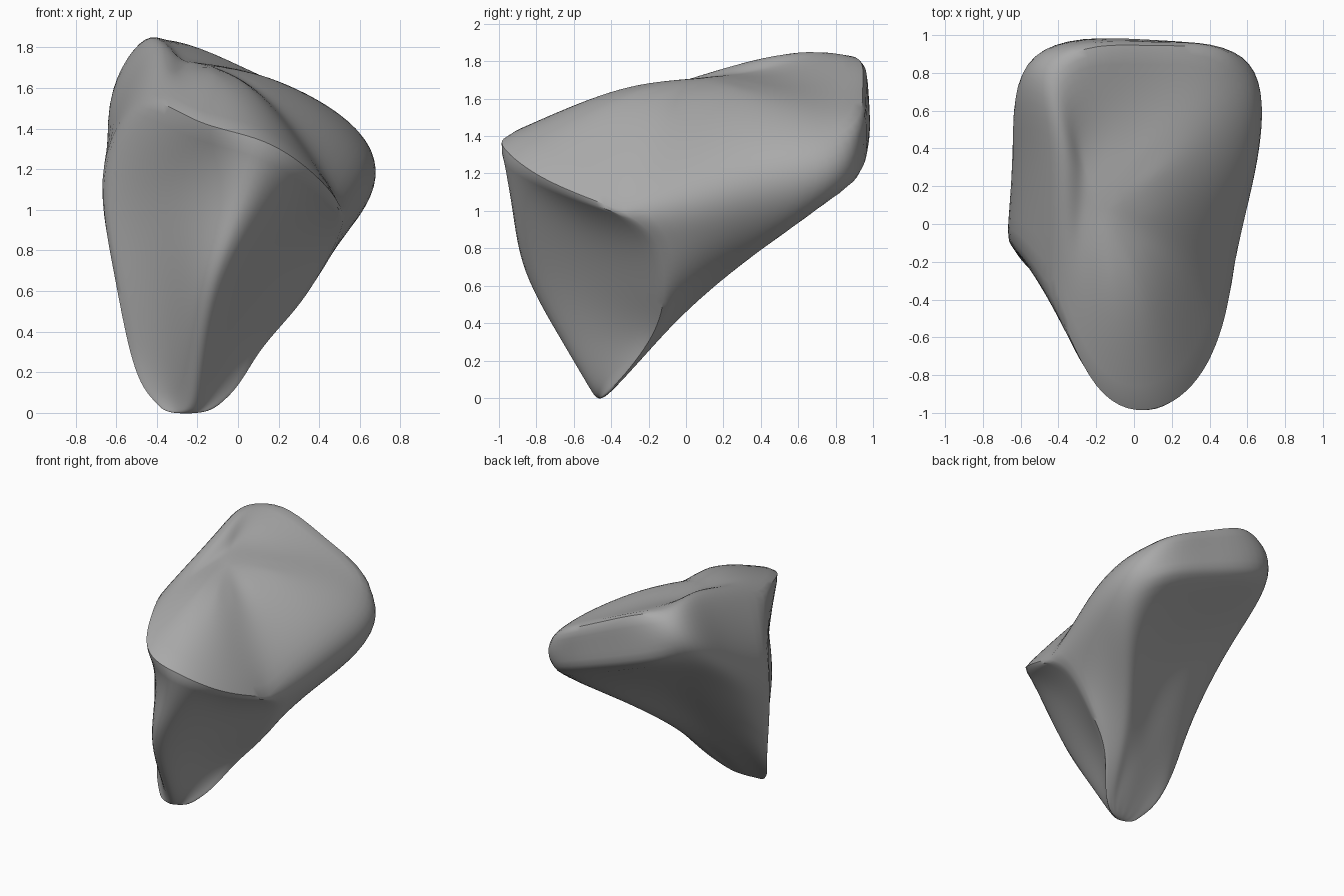
import bpy
import bmesh
from mathutils import Vector

cube = bpy.data.objects.get("Cube")
if cube:
    bpy.data.objects.remove(cube)

# Strands run down the stone: upper rim, slab edge, underside, foot
strands = {
    "front_ridge": [(.13, -.97, 1.34), (.01, -.96, 1), (-.12, -.89, .68), (-.18, -.69, .33)],
    "right_lip": [(.39, -.74, 1.16), (.25, -.55, .9), (.08, -.48, .6), (-.05, -.43, .3)],
    "right_corner": [(.51, -.33, 1.01), (.47, -.15, .82), (.31, -.12, .54), (.1, -.2, .3)],
    "right_side": [(.63, .3, 1.26), (.58, .35, .95), (.3, .15, .66), (.04, -.1, .36)],
    "back_right": [(.58, .83, 1.4), (.58, .8, 1.09), (.32, .4, .79), (-.02, -.06, .42)],
    "back": [(.1, .93, 1.65), (.1, .94, 1.29), (0, .33, .92), (-.15, -.06, .45)],
    "back_left": [(-.41, .86, 1.85), (-.57, .86, 1.52), (-.32, .37, 1.09), (-.3, -.09, .46)],
    "left_side": [(-.43, .4, 1.8), (-.64, .4, 1.37), (-.55, .15, .97), (-.45, -.15, .42)],
    "left_corner": [(-.45, -.3, 1.55), (-.66, -.08, 1.2), (-.61, -.17, .7), (-.53, -.25, .3)],
    "left_lip": [(-.2, -.87, 1.43), (-.34, -.52, 1.1), (-.36, -.48, .68), (-.36, -.47, .3)],
}
names = list(strands)
count = len(names)
crown = Vector((-.14, .08, 1.71))
tip = Vector((-.27, -.46, 0))


def blend(point, goal, factors):
    return Vector(p + (g - p) * f for p, g, f in zip(point, goal, factors))


# Rings from crown to tip, bridged with quads
bm = bmesh.new()
rings = []
for level in range(-1, 5):
    ring = []
    for name in names:
        path = strands[name]
        if level < 0:
            point = blend(path[0], crown, (.5, .5, .72))
        elif level > 3:
            point = blend(path[3], tip, (.45, .75, .82))
        else:
            point = Vector(path[level])
        ring.append(bm.verts.new(point))
    rings.append(ring)
for upper, lower in zip(rings, rings[1:]):
    for i in range(count):
        j = (i + 1) % count
        bm.faces.new((upper[i], lower[i], lower[j], upper[j]))
for ring, centre in ((rings[0], crown), (rings[-1], tip)):
    hub = bm.verts.new(centre)
    for i in range(count):
        bm.faces.new((hub, ring[i], ring[(i + 1) % count]))
bmesh.ops.recalc_face_normals(bm, faces=bm.faces)

# Keep the broken front rim, front facets and back edge crisp
crease = bm.edges.layers.float.new("crease_edge")
column = {name: [ring[i] for ring in rings[1:]] for i, name in enumerate(names)}


def sharpen(verts, amount):
    for pair in zip(verts, verts[1:]):
        bm.edges.get(pair)[crease] = amount


sharpen([column[n][0] for n in ("left_lip", "front_ridge", "right_lip")], .9)
sharpen([column[n][0] for n in ("left_corner", "left_lip")], .6)
sharpen([column[n][0] for n in ("right_lip", "right_corner")], .7)
sharpen(column["right_corner"], .6)
sharpen(column["left_corner"], .5)
for level in (0, 1):
    sharpen([column[n][level] for n in ("back_right", "back", "back_left")], .45)

mesh = bpy.data.meshes.new("stone_fragment")
bm.to_mesh(mesh)
bm.free()
stone = bpy.data.objects.new("stone_fragment", mesh)
bpy.context.collection.objects.link(stone)
smooth = stone.modifiers.new("smooth_surface", "SUBSURF")
smooth.levels = smooth.render_levels = 3

# Push the cage outward so the smoothed surface passes through the strands
targets = [v.co.copy() for v in mesh.vertices]
for step in range(4):
    graph = bpy.context.evaluated_depsgraph_get()
    graph.update()
    surface = stone.evaluated_get(graph).data
    offsets = [goal - surface.vertices[i].co for i, goal in enumerate(targets)]
    for vertex, offset in zip(mesh.vertices, offsets):
        vertex.co += offset * .6
    mesh.update()
    stone.update_tag()

# Plain grey stone
grey = bpy.data.materials.new("stone_grey")
grey.use_nodes = True
colour = (.4, .4, .4, 1)
grey.diffuse_color = colour
shader = grey.node_tree.nodes["Principled BSDF"]
shader.inputs["Base Color"].default_value = colour
shader.inputs["Roughness"].default_value = .8
mesh.materials.append(grey)

# Smooth shading with sharp breaks
bpy.context.view_layer.objects.active = stone
stone.select_set(True)
bpy.ops.object.modifier_apply(modifier=smooth.name)
bpy.ops.object.shade_smooth_by_angle(angle=.7)
